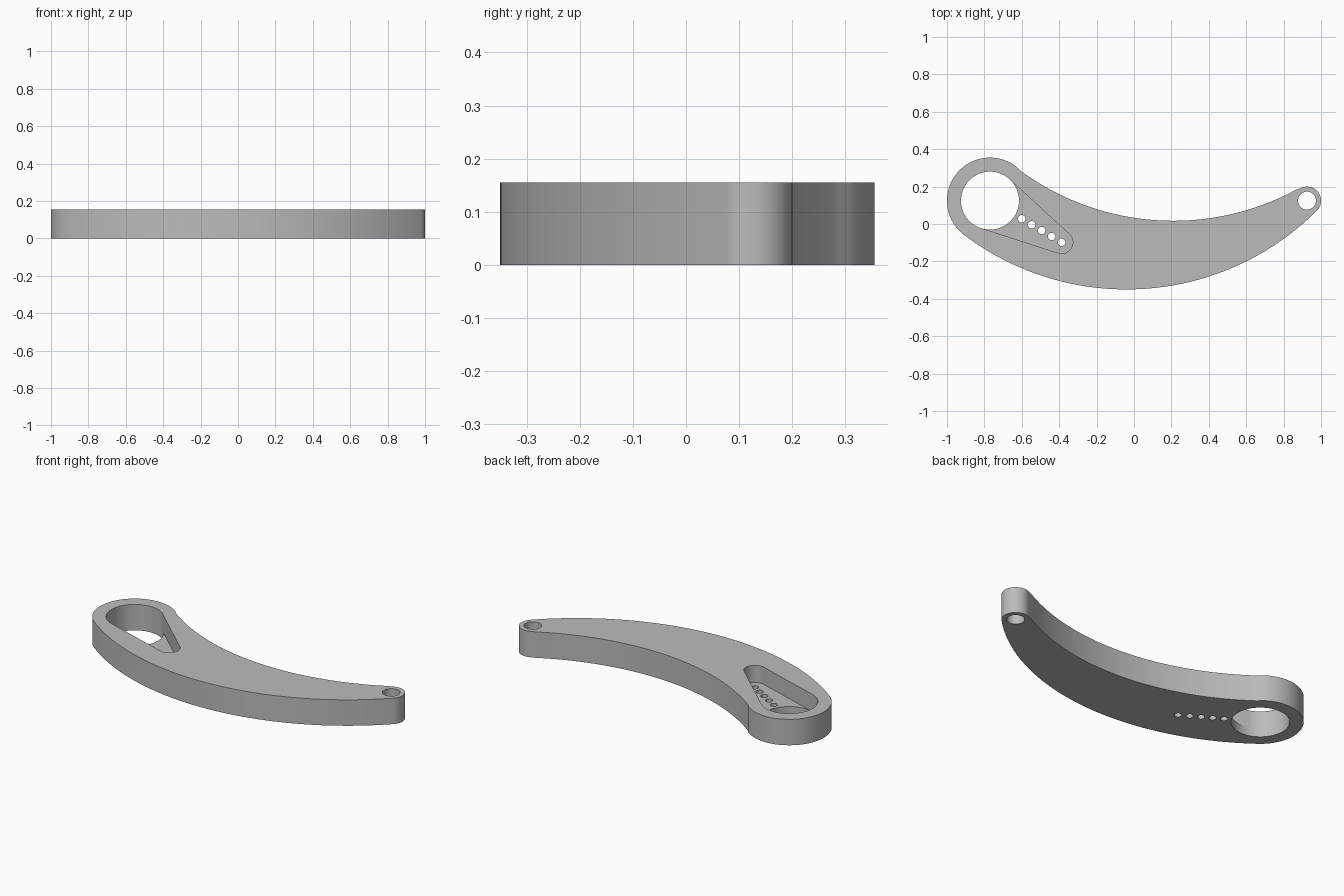
import bpy, bmesh, math
from mathutils import Vector

cube = bpy.data.objects.get("Cube")
if cube:
    bpy.data.objects.remove(cube)

HEIGHT, FLOOR = 0.155, 0.052
BIG, BIG_R, BORE_R = Vector((-0.77, 0.125)), 0.23, 0.155
TIP, TIP_R, PIN_R = Vector((0.925, 0.125)), 0.075, 0.048
INNER, OUTER = Vector((0.21, 1.398)), Vector((-0.04, 1.09))   # centres of the two long arcs
POCKET, POCKET_R = Vector((-0.387, -0.098)), 0.06


def angle(a, b):
    """Heading from point a to point b."""
    d = b - a
    return math.atan2(d.y, d.x)


def arc(centre, radius, start, end, steps):
    return [centre + radius * Vector((math.cos(t), math.sin(t)))
            for t in (start + (end - start) * i / steps for i in range(steps + 1))]


def prism(name, points, low, high):
    """Extrude a closed profile between two heights."""
    bm = bmesh.new()
    face = bm.faces.new([bm.verts.new((p.x, p.y, low)) for p in points])
    top = bmesh.ops.extrude_face_region(bm, geom=[face])["geom"]
    bmesh.ops.translate(bm, vec=(0, 0, high - low),
                        verts=[v for v in top if isinstance(v, bmesh.types.BMVert)])
    bmesh.ops.remove_doubles(bm, verts=bm.verts, dist=1e-5)
    bmesh.ops.recalc_face_normals(bm, faces=bm.faces)
    mesh = bpy.data.meshes.new(name)
    bm.to_mesh(mesh)
    bm.free()
    obj = bpy.data.objects.new(name, mesh)
    bpy.context.collection.objects.link(obj)
    return obj


def round_cutter(name, centre, radius, steps):
    return prism(name, arc(centre, radius, 0, math.tau, steps)[:-1], -0.1, HEIGHT + 0.1)


# Curved arm: two end rounds joined by tangent arcs
big_in, tip_in = angle(BIG, INNER), angle(TIP, INNER)
big_out, tip_out = angle(OUTER, BIG), angle(OUTER, TIP)
inner_r = ((BIG - INNER).length - BIG_R + (TIP - INNER).length - TIP_R) / 2
outer_r = ((BIG - OUTER).length + BIG_R + (TIP - OUTER).length + TIP_R) / 2
outline = arc(BIG, BIG_R, big_in, big_out % math.tau, 48)
outline += arc(OUTER, outer_r, big_out, tip_out, 64)[1:-1]
outline += arc(TIP, TIP_R, tip_out, tip_in, 32)
outline += arc(INNER, inner_r, tip_in - math.pi, big_in - math.pi, 64)[1:-1]
arm = prism("curved_arm", outline, 0, HEIGHT)

# Tapered pocket, tangent to the bore and to its own rounded end
axis = angle(BIG, POCKET)
spread = math.acos((BORE_R - POCKET_R) / (POCKET - BIG).length)
teardrop = arc(POCKET, POCKET_R, axis - spread, axis + spread, 32)
teardrop += arc(BIG, BORE_R - 0.0005, axis + spread, axis + math.tau - spread, 48)
cutters = [prism("pocket_cutter", teardrop, FLOOR, HEIGHT + 0.1)]

# Bore, pin hole and the row of small holes
cutters.append(round_cutter("bore_cutter", BIG, BORE_R, 72))
cutters.append(round_cutter("pin_hole_cutter", TIP, PIN_R, 40))
first_hole = Vector((-0.6, 0.028))
for i in range(5):
    cutters.append(round_cutter("row_hole_cutter", first_hole.lerp(POCKET, i / 4), 0.02, 24))

for cutter in cutters:
    cutter.hide_render = True
    mod = arm.modifiers.new(cutter.name, "BOOLEAN")
    mod.operation = "DIFFERENCE"
    mod.solver = "EXACT"
    mod.object = cutter

# Bake the cuts and drop the cutters
bpy.context.view_layer.update()
baked = bpy.data.meshes.new_from_object(arm.evaluated_get(bpy.context.evaluated_depsgraph_get()))
arm.modifiers.clear()
arm.data = baked
for cutter in cutters:
    bpy.data.objects.remove(cutter)

# Plain grey finish
grey = bpy.data.materials.new("plain_grey")
grey.use_nodes = True
colour = (0.5, 0.5, 0.5, 1)
grey.diffuse_color = colour
grey.node_tree.nodes["Principled BSDF"].inputs["Base Color"].default_value = colour
arm.data.materials.clear()
arm.data.materials.append(grey)

bpy.ops.object.select_all(action="DESELECT")
arm.select_set(True)
bpy.context.view_layer.objects.active = arm
bpy.ops.object.shade_smooth_by_angle(angle=math.radians(30))
